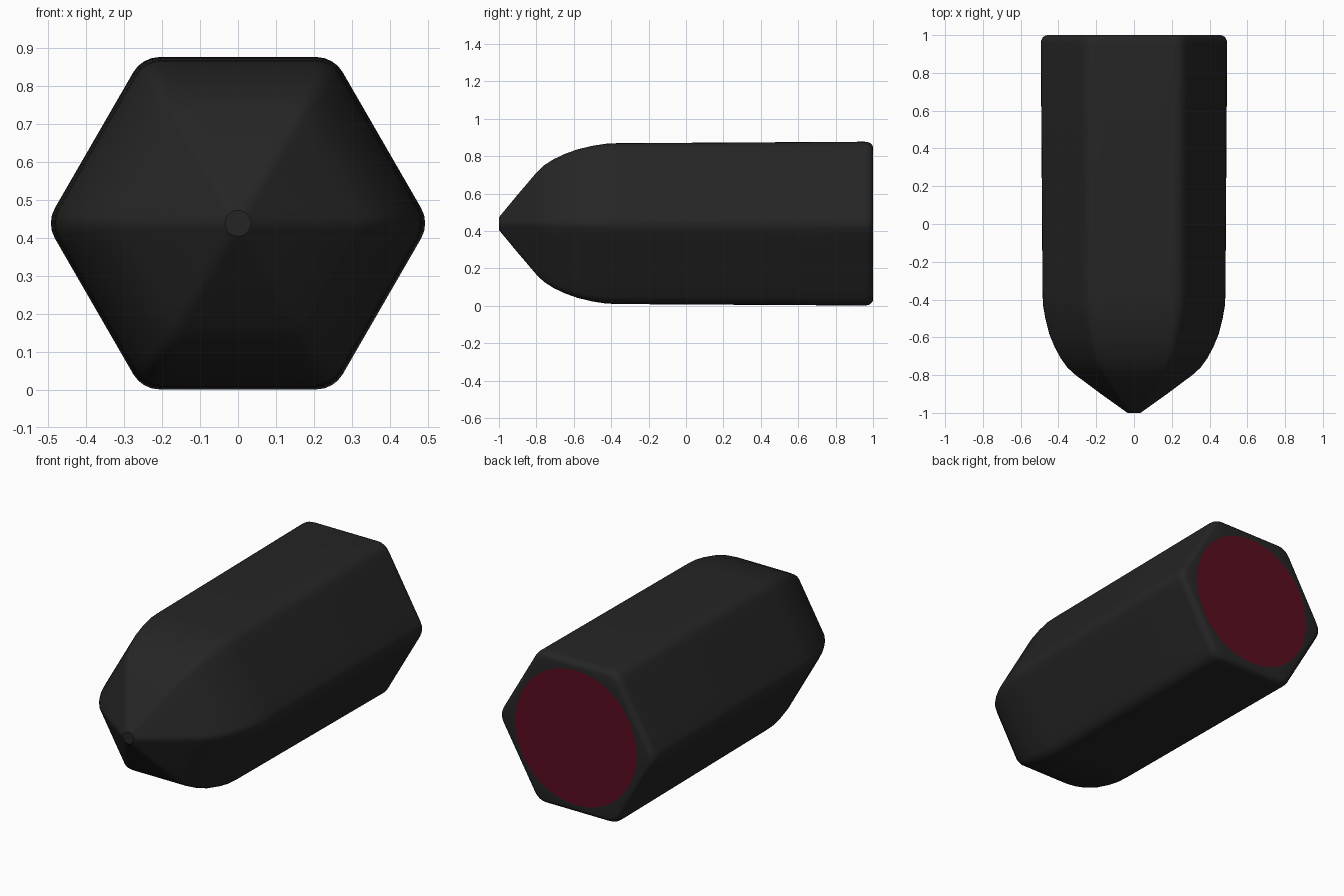
import bpy, bmesh, math

if "Cube" in bpy.data.objects:
    bpy.data.objects.remove(bpy.data.objects["Cube"])

CZ = 0.439          # height of the long axis
ARC, FLAT = 4, 5    # points per rounded corner / along each flat


def material(name, rgb):
    m = bpy.data.materials.new(name)
    m.diffuse_color = (*rgb, 1)
    m.use_nodes = True
    m.node_tree.nodes["Principled BSDF"].inputs["Base Color"].default_value = m.diffuse_color
    return m


black = material("matte black", (0.0185, 0.0185, 0.0185))
red = material("dark red", (0.1, 0.004, 0.014))


def hexagon(apothem, fillet):
    """Rounded hexagon outline with corners on the x axis."""
    big = apothem / math.cos(math.pi / 6)
    pts = []
    for k in range(6):
        a = k * math.pi / 3
        d = big - fillet / math.cos(math.pi / 6)
        for i in range(ARC + 1):
            t = a - math.pi / 6 + math.pi / 3 * i / ARC
            pts.append((d * math.cos(a) + fillet * math.cos(t),
                        d * math.sin(a) + fillet * math.sin(t)))
        # points along the flat up to the next corner
        b = a + math.pi / 3
        n = a + math.pi / 6
        p = pts[-1]
        q = (d * math.cos(b) + fillet * math.cos(n), d * math.sin(b) + fillet * math.sin(n))
        for i in range(1, FLAT + 1):
            f = i / (FLAT + 1)
            pts.append((p[0] + (q[0] - p[0]) * f, p[1] + (q[1] - p[1]) * f))
    return pts


# (y, apothem, corner fillet) from the tip to the back rim
profile = [(-1.0, 0.034, 0.032), (-0.9, 0.155, 0.03), (-0.8, 0.272, 0.035),
           (-0.76, 0.311, 0.04), (-0.71, 0.343, 0.05), (-0.65, 0.372, 0.055),
           (-0.58, 0.397, 0.06), (-0.5, 0.416, 0.07), (-0.43, 0.427, 0.075),
           (-0.37, 0.430, 0.08), (0.3, 0.434, 0.08), (0.955, 0.438, 0.08),
           (0.972, 0.436, 0.08), (0.986, 0.430, 0.08), (0.996, 0.420, 0.08),
           (1.0, 0.408, 0.08)]
bm = bmesh.new()
rings = [[bm.verts.new((x, y, CZ + z)) for x, z in hexagon(a, f)] for y, a, f in profile]

# round outline of the end disc, lying in the back face
R = 0.388
rings.append([bm.verts.new((R * math.cos(t), 1.0, CZ + R * math.sin(t)))
              for t in (math.atan2(v.co.z - CZ, v.co.x) for v in rings[-1])])
for r0, r1 in zip(rings, rings[1:]):
    for i in range(len(r0)):
        j = (i + 1) % len(r0)
        bm.faces.new((r0[i], r0[j], r1[j], r1[i]))
bm.faces.new(rings[0])
disc = bm.faces.new(rings[-1])
disc.material_index = 1
bmesh.ops.recalc_face_normals(bm, faces=bm.faces)

mesh = bpy.data.meshes.new("hexagonal_body")
bm.to_mesh(mesh)
bm.free()
mesh.materials.append(black)
mesh.materials.append(red)
body = bpy.data.objects.new("hexagonal_body", mesh)
bpy.context.collection.objects.link(body)
bpy.context.view_layer.objects.active = body
body.select_set(True)
bpy.ops.object.shade_smooth_by_angle(angle=math.radians(32))
